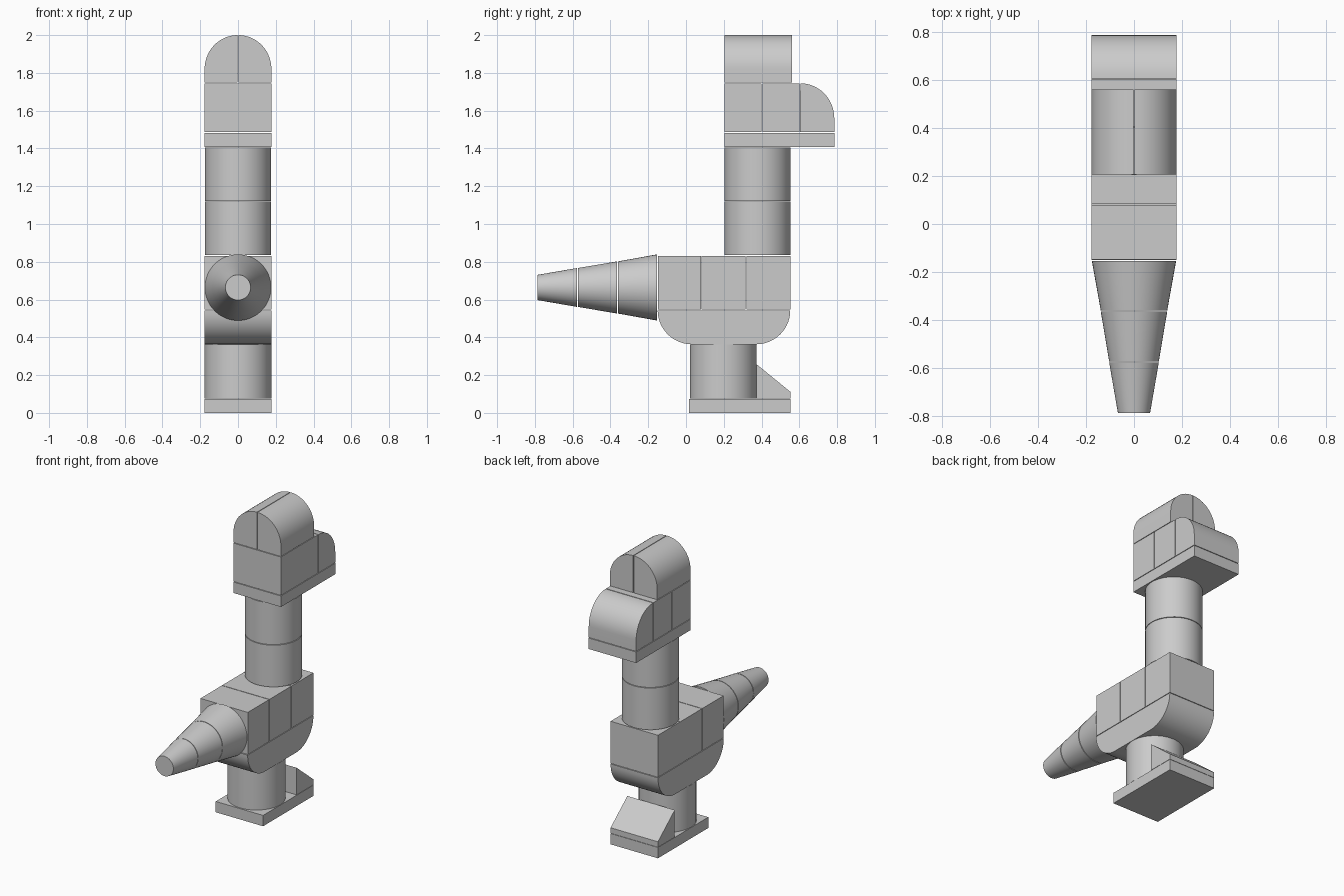
import bpy, bmesh
from math import sin, cos, pi, radians
from mathutils import Matrix, Vector

if "Cube" in bpy.data.objects:
    bpy.data.objects.remove(bpy.data.objects["Cube"])

W = 0.177      # half width shared by all parts
G = 0.002      # half of the seam between neighbouring bricks


def finish(name, bm):
    bmesh.ops.recalc_face_normals(bm, faces=bm.faces)
    mesh = bpy.data.meshes.new(name)
    bm.to_mesh(mesh)
    bm.free()
    obj = bpy.data.objects.new(name, mesh)
    bpy.context.collection.objects.link(obj)
    bpy.ops.object.select_all(action='DESELECT')
    obj.select_set(True)
    bpy.context.view_layer.objects.active = obj
    bpy.ops.object.shade_smooth_by_angle(angle=radians(30))
    return obj


def prism(name, profile, lo, hi, axis='X'):
    """Extrude a 2D profile (y,z along X, or x,z along Y)."""
    place = (lambda u, v: (lo, u, v)) if axis == 'X' else (lambda u, v: (u, lo, v))
    bm = bmesh.new()
    face = bm.faces.new([bm.verts.new(place(u, v)) for u, v in profile])
    ext = bmesh.ops.extrude_face_region(bm, geom=[face])
    step = Vector((hi - lo, 0, 0)) if axis == 'X' else Vector((0, hi - lo, 0))
    bmesh.ops.translate(bm, vec=step,
                        verts=[e for e in ext['geom'] if isinstance(e, bmesh.types.BMVert)])
    return finish(name, bm)


def box(name, y0, y1, z0, z1):
    y0, y1, z0, z1 = y0 + G, y1 - G, z0 + G, z1 - G
    return prism(name, [(y0, z0), (y1, z0), (y1, z1), (y0, z1)], -W, W)


def cone(name, centre, r1, r2, length, turn=Matrix()):
    bm = bmesh.new()
    bmesh.ops.create_cone(bm, cap_ends=True, segments=48, radius1=r1, radius2=r2,
                          depth=length - 2 * G, matrix=Matrix.Translation(centre) @ turn)
    return finish(name, bm)


def arc(cu, cv, ru, rv, a0, a1, n=14):
    return [(cu + ru * cos(radians(a0 + (a1 - a0) * i / n)),
             cv + rv * sin(radians(a0 + (a1 - a0) * i / n))) for i in range(n + 1)]


# Foot: base plate, ankle cylinder and sloped toe
prism("foot_plate", [(0.015, 0), (0.552, 0), (0.552, 0.073), (0.015, 0.073)], -W, W)
cone("leg", (0, 0.197, 0.218), W, W, 0.29)
prism("toe_slope", [(0.373, 0.075), (0.552, 0.075), (0.552, 0.112), (0.373, 0.258)], -W, W)

# Body: rounded belly below three blocks
prism("belly", arc(0.032, 0.543, 0.182, 0.18, 180, 270)
      + arc(0.37, 0.543, 0.182, 0.18, 270, 360), -W, W)
for i, (a, b) in enumerate([(-0.15, 0.081), (0.081, 0.317), (0.317, 0.554)]):
    box(f"body_block_{i + 1}", a, b, 0.545, 0.833)

# Tail: three tapering rings pointing forward
ends = [(-0.152, 0.175), (-0.362, 0.138), (-0.574, 0.103), (-0.787, 0.067)]
for i, ((ya, ra), (yb, rb)) in enumerate(zip(ends, ends[1:])):
    cone(f"tail_segment_{i + 1}", (0, (ya + yb) / 2, 0.664), ra, rb, ya - yb,
         Matrix.Rotation(pi / 2, 4, 'X'))

# Neck: two stacked cylinders
for i, z in enumerate([0.977, 1.263]):
    cone(f"neck_{i + 1}", (0, 0.379, z), 0.175, 0.175, 0.286)

# Head: plate, two blocks, curved beak
box("head_plate", 0.203, 0.787, 1.406, 1.484)
box("head_block_1", 0.203, 0.403, 1.484, 1.747)
box("head_block_2", 0.403, 0.602, 1.484, 1.747)
prism("beak", [(0.604, 1.486), (0.785, 1.486)]
      + arc(0.605, 1.56, 0.18, 0.185, 0, 90), -W, W)

# Crown: two mirrored quarter-round halves
for side, s in (("left", -1), ("right", 1)):
    profile = [(G, 1.749), (W, 1.749)] + arc(G, 1.82, W - G, 0.18, 0, 90)
    prism(f"crown_{side}", [(s * u, v) for u, v in profile], 0.205, 0.56, 'Y')
